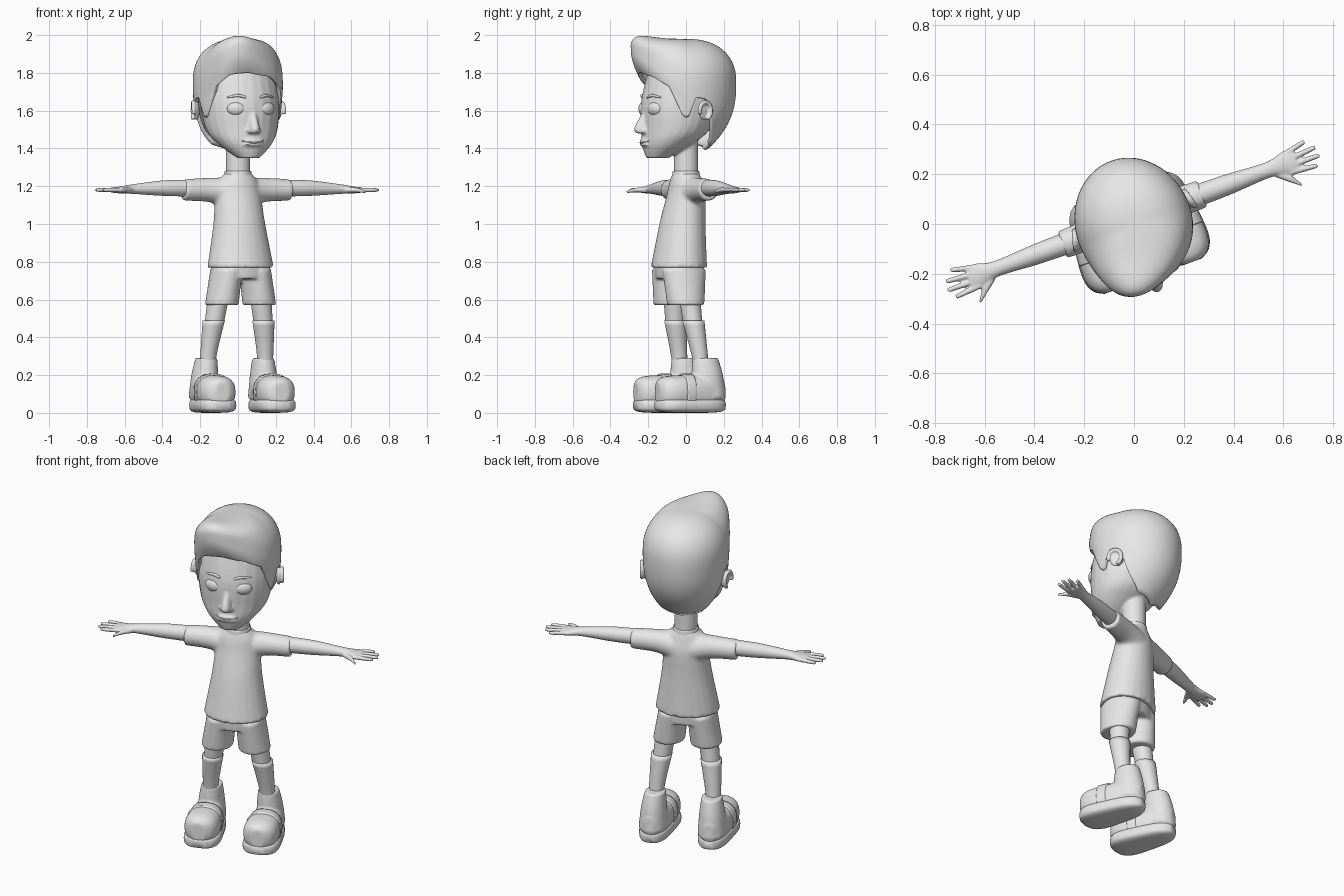
import bpy, bmesh, math
from mathutils import Matrix, Vector

cube = bpy.data.objects.get("Cube")
if cube:
    bpy.data.objects.remove(cube, do_unlink=True)

TURN = Matrix.Rotation(math.radians(20), 4, 'Z')   # whole figure stands turned
SIDES = {"left": 1, "right": -1}

grey = bpy.data.materials.new("plain grey")
grey.use_nodes = True
grey.diffuse_color = (0.8, 0.8, 0.8, 1)
grey.node_tree.nodes["Principled BSDF"].inputs["Base Color"].default_value = grey.diffuse_color


def flowing(rings, steps=5):
    """Fill in rings along a smooth spline through the given ones."""
    rings = [Vector(r if len(r) == 5 else r + r[3:]) for r in rings]
    padded = [rings[0]] + rings + [rings[-1]]
    result = []
    for before, start, end, after in zip(padded, padded[1:], padded[2:], padded[3:]):
        for step in range(steps):
            t = step / steps
            leave, arrive = (end - before) / 2, (after - start) / 2
            ease = t * t * (3 - 2 * t)
            result.append(start.lerp(end, ease) + leave * t * (1 - t) ** 2 - arrive * t * t * (1 - t))
    return result + [rings[-1]]


def rounded(value, squareness):
    return math.copysign(abs(value) ** (2 / squareness), value)


def loft(bm, axis, rings, side=1, squareness=2, count=24):
    """Skin elliptical rings (position, centre, centre, radius, radius) along an axis."""
    loops = []
    for position, c1, c2, r1, r2 in flowing(rings):
        loop = []
        for i in range(count):
            angle = math.tau * i / count
            u = c1 + r1 * rounded(math.cos(angle), squareness)
            v = c2 + r2 * rounded(math.sin(angle), squareness)
            x, y, z = {'X': (position, u, v), 'Y': (u, position, v), 'Z': (u, v, position)}[axis]
            loop.append(bm.verts.new((x * side, y, z)))
        loops.append(loop)
    bridge(bm, loops)
    bm.faces.new(loops[0])
    bm.faces.new(loops[-1])


def bridge(bm, loops):
    for lower, upper in zip(loops, loops[1:]):
        for i in range(len(lower)):
            bm.faces.new((lower[i - 1], lower[i], upper[i], upper[i - 1]))


def ball(bm, location, size, turn=0):
    matrix = Matrix.Translation(location) @ Matrix.Rotation(turn, 4, 'Z') @ Matrix.Diagonal((*size, 1))
    bmesh.ops.create_uvsphere(bm, u_segments=24, v_segments=16, radius=1, matrix=matrix)


def finish(name, bm, voxel=0, thickness=0):
    bmesh.ops.recalc_face_normals(bm, faces=bm.faces)
    bm.transform(TURN)
    for face in bm.faces:
        face.smooth = True
    mesh = bpy.data.meshes.new(name)
    bm.to_mesh(mesh)
    bm.free()
    mesh.materials.append(grey)
    part = bpy.data.objects.new(name, mesh)
    bpy.context.collection.objects.link(part)
    if thickness:
        shell = part.modifiers.new("thickness", 'SOLIDIFY')
        shell.thickness, shell.offset = thickness, -1
    if voxel:      # fuse overlapping volumes into one skin
        fuse = part.modifiers.new("fuse", 'REMESH')
        fuse.mode, fuse.voxel_size, fuse.use_smooth_shade = 'VOXEL', voxel, True
        soften = part.modifiers.new("soften", 'SMOOTH')
        soften.iterations = 5


# Head, neck, nose and lips in one skin
bm = bmesh.new()
loft(bm, 'Z', [(1.35, 0, -.16, .06), (1.42, 0, -.11, .14, .13), (1.5, 0, -.06, .19, .18),
               (1.65, 0, -.03, .21), (1.85, 0, 0, .19)])
loft(bm, 'Z', [(1.2, 0, 0, .065), (1.45, 0, 0, .065)])
loft(bm, 'Z', [(1.48, 0, -.24, .03, .04), (1.51, 0, -.24, .03, .05), (1.6, 0, -.22, .015, .02)])
for z in (1.42, 1.44):
    ball(bm, (0, -.225, z), (.06, .03, .01))
for side in SIDES.values():
    ball(bm, (side * .025, -.24, 1.495), (.015, .02, .015))
finish("head", bm, voxel=.007)

bm = bmesh.new()
loft(bm, 'X', [(-.06, -.23, 1.44, .004), (0, -.255, 1.43, .004), (.06, -.23, 1.44, .004)], count=8)
finish("mouth", bm)

# Eyes, brows and ears
for label, side in SIDES.items():
    bm = bmesh.new()
    ball(bm, (side * .085, -.207, 1.61), (.05, .028, .037), side * .35)
    finish(label + "_eye", bm)

    bm = bmesh.new()
    loft(bm, 'X', [(.04, -.23, 1.67, .007), (.08, -.22, 1.68, .008), (.13, -.19, 1.67, .004)], side, count=8)
    finish(label + "_brow", bm)

    bm = bmesh.new()
    ball(bm, (side * .225, .02, 1.6), (.015, .04, .05), side * .4)
    for i in range(14):   # outer rim
        angle = i / 3 - 1
        ball(bm, (side * (.235 - .01 * math.cos(angle)) + side * .01, .02 + .035 * math.cos(angle),
                  1.6 + .045 * math.sin(angle)), [.012] * 3)
    finish(label + "_ear", bm, voxel=.005)

# Swept hair: a shell from the hairline to the crown, with a quiff off to one side
HAIRLINE = {0: 1.79, 30: 1.78, 52: 1.73, 70: 1.56, 76: 1.57, 84: 1.67, 98: 1.66, 110: 1.5, 125: 1.42, 180: 1.39}


def hairline(degrees):
    keys = list(HAIRLINE)
    for a, b in zip(keys, keys[1:]):
        if degrees <= b:
            return HAIRLINE[a] + (HAIRLINE[b] - HAIRLINE[a]) * (degrees - a) / (b - a)


def hair_point(degrees, t):
    angle = math.radians(degrees)
    facing = math.cos(angle)
    front = max(0, facing) ** 2
    low, mid, top = hairline(abs(degrees)), 1.75 + .13 * front, 1.98
    if t < .5:        # sides and nape, tucking in below the widest level
        z = low + (mid - low) * t * 2
        drop = mid - z
        tuck = (.4 - .25 * facing) * (1 - front) * (drop / .37) ** 2.6
        reach = 1 - tuck - .12 * front * min(1, drop / .09) ** 2
    else:             # dome, boxier toward the front
        rise, bend = (t - .5) * math.pi, 2 / (2.3 + 2.5 * front)
        reach = max(0, math.cos(rise)) ** bend
        z = mid + (top - mid) * math.sin(rise) ** bend
    lift = min(1, max(0, (z - 1.7) * 5))
    x = reach * (.235 * math.sin(angle) - .06 * front * lift)
    y = -reach * .27 * facing
    tip = lift * math.exp(-((x + .09) ** 2 + (y + .26) ** 2) * 80)
    return x, y - .01 * tip, z + .03 * tip


bm = bmesh.new()
columns, levels = 90, 28
rows = [[bm.verts.new(hair_point(c * 360 / columns - 180, level / levels)) for c in range(columns)]
        for level in range(levels)]
bridge(bm, rows)
bm.faces.new(rows[-1])
finish("hair", bm, thickness=.02)

# Shirt with short sleeves, and its collar
bm = bmesh.new()
loft(bm, 'Z', [(.77, 0, -.04, .18, .145), (1, 0, -.02, .14, .12), (1.15, 0, 0, .125, .1),
               (1.22, 0, 0, .11, .085), (1.27, 0, 0, .07)])
for side in SIDES.values():
    loft(bm, 'X', [(.05, .01, 1.16, .085), (.15, .02, 1.18, .065), (.3, .02, 1.18, .057)], side)
finish("shirt", bm, voxel=.01)

bm = bmesh.new()
loft(bm, 'Z', [(1.25, 0, 0, .075), (1.28, 0, 0, .07)])
finish("shirt_collar", bm)

# Shorts
bm = bmesh.new()
loft(bm, 'Z', [(.71, 0, -.04, .16, .12), (.82, 0, -.04, .16, .125)])
for side in SIDES.values():
    loft(bm, 'Z', [(.57, .106, -.04, .088, .1), (.76, .08, -.04, .08, .12)], side)
finish("shorts", bm, voxel=.009)


def foot_rings(x, z, height, grow):
    """Outline of the foot from toe to heel, wide at the toe and rounded at both ends."""
    rings = []
    for k in range(1, 12):
        t = .5 - .5 * math.cos(math.pi * k / 12)
        cap = math.sqrt(1 - abs(2 * t - 1) ** 4)
        rings.append((.39 * t - .23, x, z, grow * cap * (.115 - .04 * t), height * math.sqrt(cap)))
    return rings


for label, side in SIDES.items():
    # Arm and hand
    bm = bmesh.new()
    loft(bm, 'X', [(.2, .02, 1.19, .045), (.4, .02, 1.19, .042), (.58, .02, 1.185, .032, .026),
                   (.66, .02, 1.18, .05, .018), (.7, .02, 1.18, .045, .014)], side)
    for i in range(4):
        root, tip, reach = .055 - .025 * i, .075 - .035 * i, .795 - .013 * (i - 1.7) ** 2
        loft(bm, 'X', [(.66, root, 1.18, .013), (reach - .01, tip, 1.18, .01), (reach, tip, 1.18, .004)],
             side, count=12)
    loft(bm, 'X', [(.6, 0, 1.18, .02, .015), (.65, -.04, 1.18, .02, .013), (.69, -.085, 1.17, .007)],
         side, count=12)
    finish(label + "_arm", bm, voxel=.005)

    # Leg and sock
    bm = bmesh.new()
    loft(bm, 'Z', [(.46, .14, -.01, .05), (.68, .11, -.03, .06)], side)
    finish(label + "_leg", bm)
    bm = bmesh.new()
    loft(bm, 'Z', [(.2, .16, .03, .043), (.3, .16, .02, .043), (.49, .14, -.01, .059)], side)
    finish(label + "_sock", bm)

    # Shoe upper with ankle, strap and sole
    upper = foot_rings(.167, .11, .09, .96)
    bm = bmesh.new()
    loft(bm, 'Y', upper, side, squareness=2.4)
    loft(bm, 'Z', [(.08, .167, .07, .08, .09), (.2, .165, .06, .07, .085), (.29, .16, .05, .056, .07)], side)
    finish(label + "_shoe", bm, voxel=.008)
    bm = bmesh.new()
    loft(bm, 'Y', foot_rings(.167, .11, .098, 1)[4:6], side, squareness=2.4)
    finish(label + "_shoe_strap", bm)
    bm = bmesh.new()
    loft(bm, 'Y', foot_rings(.167, .04, .04, 1), side, squareness=3.5)
    finish(label + "_sole", bm)
